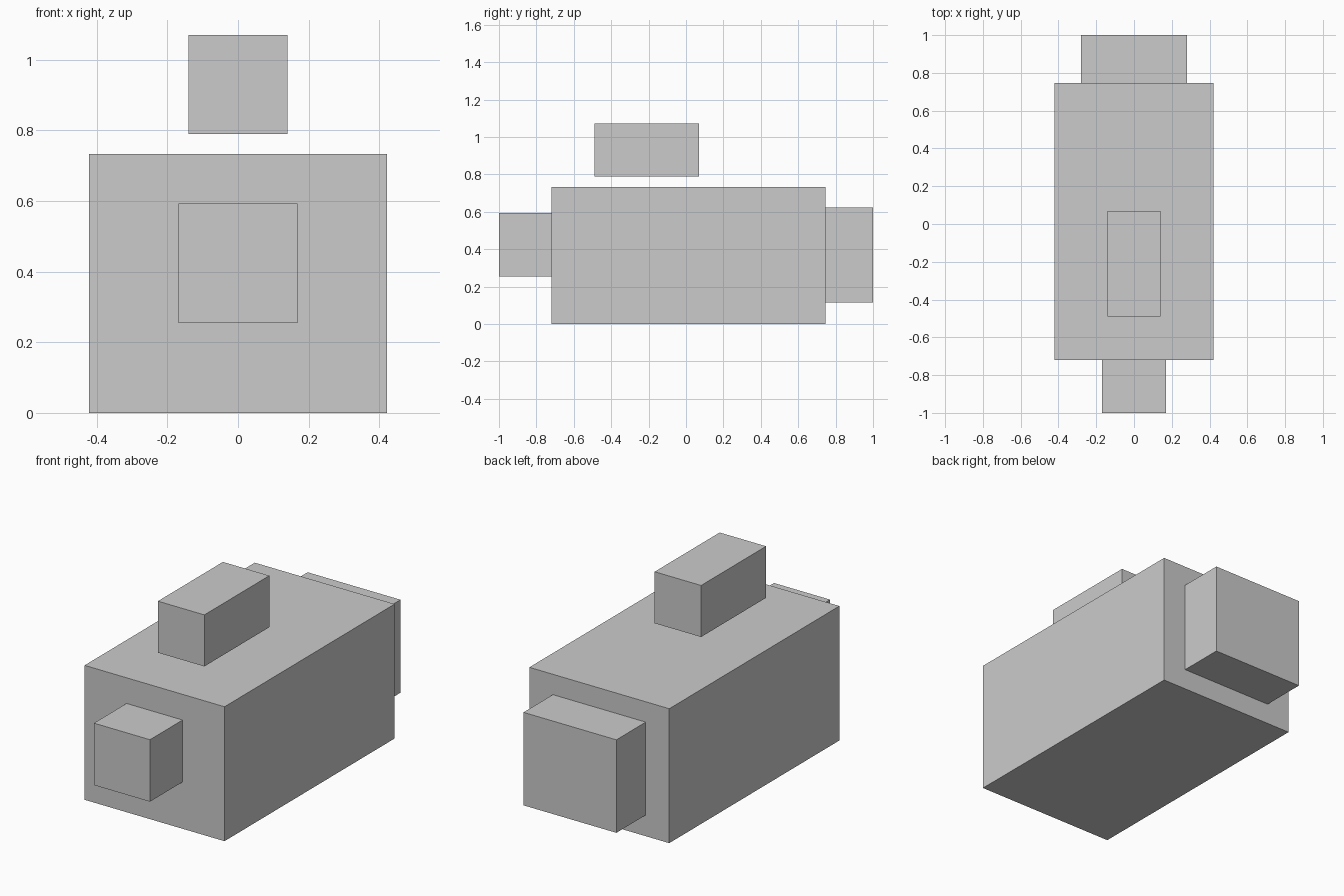
import bpy

if "Cube" in bpy.data.objects:
    bpy.data.objects.remove(bpy.data.objects["Cube"])

grey = bpy.data.materials.new("light grey")
grey.diffuse_color = (0.6, 0.6, 0.6, 1)
grey.use_nodes = True
grey.node_tree.nodes["Principled BSDF"].inputs["Base Color"].default_value = grey.diffuse_color


def box(name, x, y, z):
    """Axis-aligned block from (min, max) ranges."""
    ranges = (x, y, z)
    bpy.ops.mesh.primitive_cube_add(size=1, location=[(a + b) / 2 for a, b in ranges])
    ob = bpy.context.object
    ob.name = name
    ob.scale = [b - a for a, b in ranges]
    bpy.ops.object.transform_apply(location=False, rotation=False, scale=True)
    ob.data.materials.append(grey)
    return ob


# Main housing
box("body", (-0.422, 0.422), (-0.719, 0.747), (0, 0.733))
# Block projecting from the front
box("front_block", (-0.169, 0.169), (-1, -0.719), (0.255, 0.593))
# Plate on the back
box("back_block", (-0.28, 0.28), (0.747, 1), (0.115, 0.622))
# Block floating above the housing
box("top_block", (-0.14, 0.14), (-0.49, 0.07), (0.79, 1.071))
